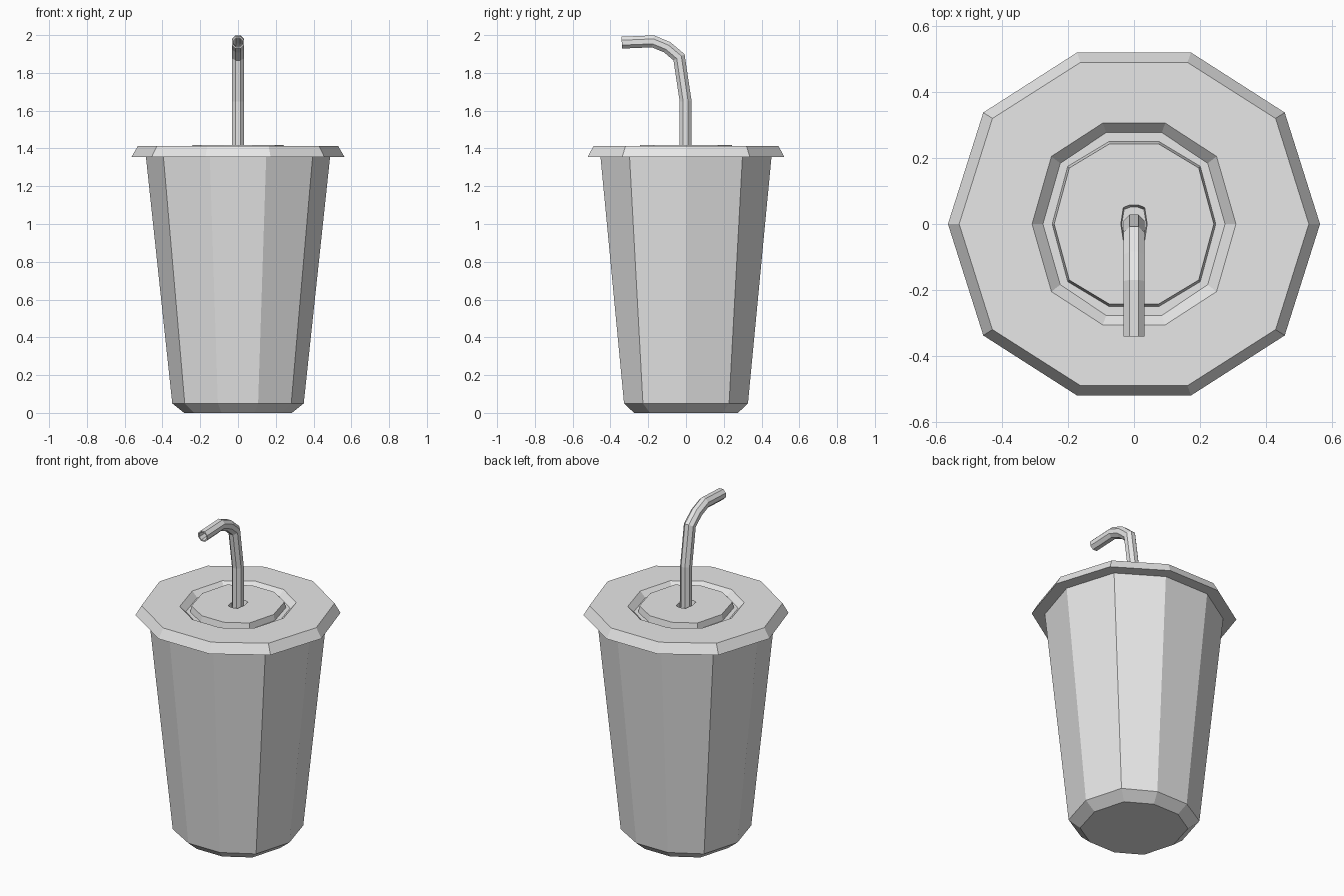
import bpy, bmesh, math
from mathutils import Vector

cube = bpy.data.objects.get("Cube")
if cube:
    bpy.data.objects.remove(cube, do_unlink=True)

grey = bpy.data.materials.new("plain_grey")
grey.use_nodes = True
grey.diffuse_color = (0.8, 0.8, 0.8, 1)
grey.node_tree.nodes["Principled BSDF"].inputs["Base Color"].default_value = grey.diffuse_color


def loft(name, rings, cap_start=False, cap_end=False, closed=False):
    """Skin a list of equal-length point rings with flat quads."""
    bm = bmesh.new()
    loops = [[bm.verts.new(p) for p in ring] for ring in rings]
    pairs = list(zip(loops, loops[1:]))
    if closed:
        pairs.append((loops[-1], loops[0]))
    for low, high in pairs:
        n = len(low)
        for i in range(n):
            j = (i + 1) % n
            bm.faces.new((low[i], low[j], high[j], high[i]))
    if cap_start:
        bm.faces.new(loops[0][::-1])
    if cap_end:
        bm.faces.new(loops[-1])
    bmesh.ops.recalc_face_normals(bm, faces=bm.faces[:])
    mesh = bpy.data.meshes.new(name)
    bm.to_mesh(mesh)
    bm.free()
    mesh.materials.append(grey)
    obj = bpy.data.objects.new(name, mesh)
    bpy.context.collection.objects.link(obj)
    return obj


def decagon(half_width, side_y, end_y, z):
    """Ten-sided ring, mirrored in x and y, with a corner on each side."""
    quarter = [(half_width * 0.81, side_y), (half_width * 0.306, end_y)]
    back = [(half_width, 0)] + quarter + [(-x, y) for x, y in quarter[::-1]]
    return [Vector((x, y, z)) for x, y in back + [(-x, -y) for x, y in back]]


# Tapered cup with a chamfered foot
loft("cup", [
    decagon(0.285, 0.19, 0.275, 0),
    decagon(0.348, 0.228, 0.328, 0.05),
    decagon(0.488, 0.299, 0.453, 1.36),
], cap_start=True)

# Lid: sloped rim, groove, raised centre and straw opening
loft("lid", [
    decagon(0.564, 0.338, 0.52, 1.355),
    decagon(0.53, 0.32, 0.49, 1.413),
    decagon(0.309, 0.205, 0.306, 1.413),
    decagon(0.276, 0.184, 0.277, 1.38),
    decagon(0.248, 0.175, 0.25, 1.38),
    decagon(0.242, 0.17, 0.243, 1.417),
    decagon(0.04, 0.05, 0.058, 1.417),
    decagon(0.037, 0.044, 0.051, 1.39),
], cap_start=True, cap_end=True)

# Bent hollow straw: mitred octagons along a path in the y-z plane
path = [Vector((0, y, z)) for y, z in [
    (-0.002, 1.385), (-0.002, 1.65), (-0.037, 1.883),
    (-0.1, 1.936), (-0.175, 1.967), (-0.34, 1.96)]]


def straw_rings(radius):
    rings = []
    for i, centre in enumerate(path):
        before = (centre - path[max(i - 1, 0)]).normalized()
        after = (path[min(i + 1, len(path) - 1)] - centre).normalized()
        tangent = (before + after).normalized()
        across = tangent.cross(Vector((1, 0, 0)))
        stretch = 1 / max(tangent.dot(before), tangent.dot(after))
        ring = []
        for k in range(8):
            a = math.tau * (k + 0.5) / 8
            ring.append(centre + Vector((radius * math.cos(a), 0, 0))
                        + across * radius * stretch * math.sin(a))
        rings.append(ring)
    return rings


loft("straw", straw_rings(0.034) + straw_rings(0.026)[::-1], closed=True)
